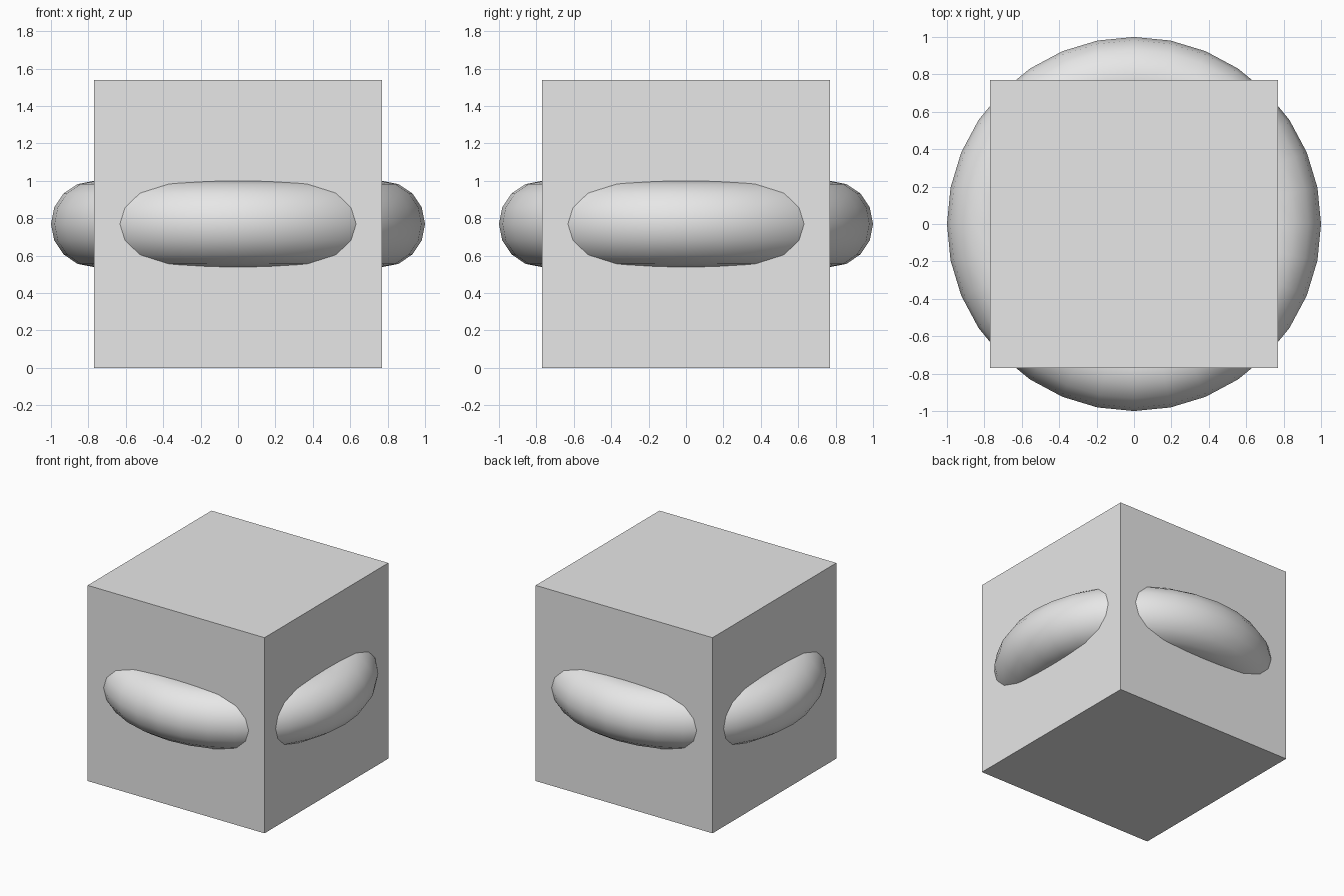
import bpy
import math

# Remove the default object only
default = bpy.data.objects.get("Cube")
if default:
    bpy.data.objects.remove(default, do_unlink=True)

HALF = 1 / 1.3          # half the block side, also the ring's major radius
MINOR = 0.3 * HALF      # ring tube radius

# Single light grey material
grey = bpy.data.materials.new("light_grey")
grey.use_nodes = True
colour = (0.8, 0.8, 0.8, 1)
grey.diffuse_color = colour
grey.node_tree.nodes["Principled BSDF"].inputs["Base Color"].default_value = colour


def finish(name):
    obj = bpy.context.object
    obj.name = obj.data.name = name
    obj.data.materials.append(grey)
    return obj


# Solid block
bpy.ops.mesh.primitive_cube_add(size=2 * HALF, location=(0, 0, HALF))
finish("block")

# Smooth ring bulging out of the four side faces
bpy.ops.mesh.primitive_torus_add(major_radius=HALF, minor_radius=MINOR,
                                 major_segments=32, minor_segments=16,
                                 location=(0, 0, HALF))
finish("ring")
bpy.ops.object.shade_smooth_by_angle(angle=math.radians(40))
